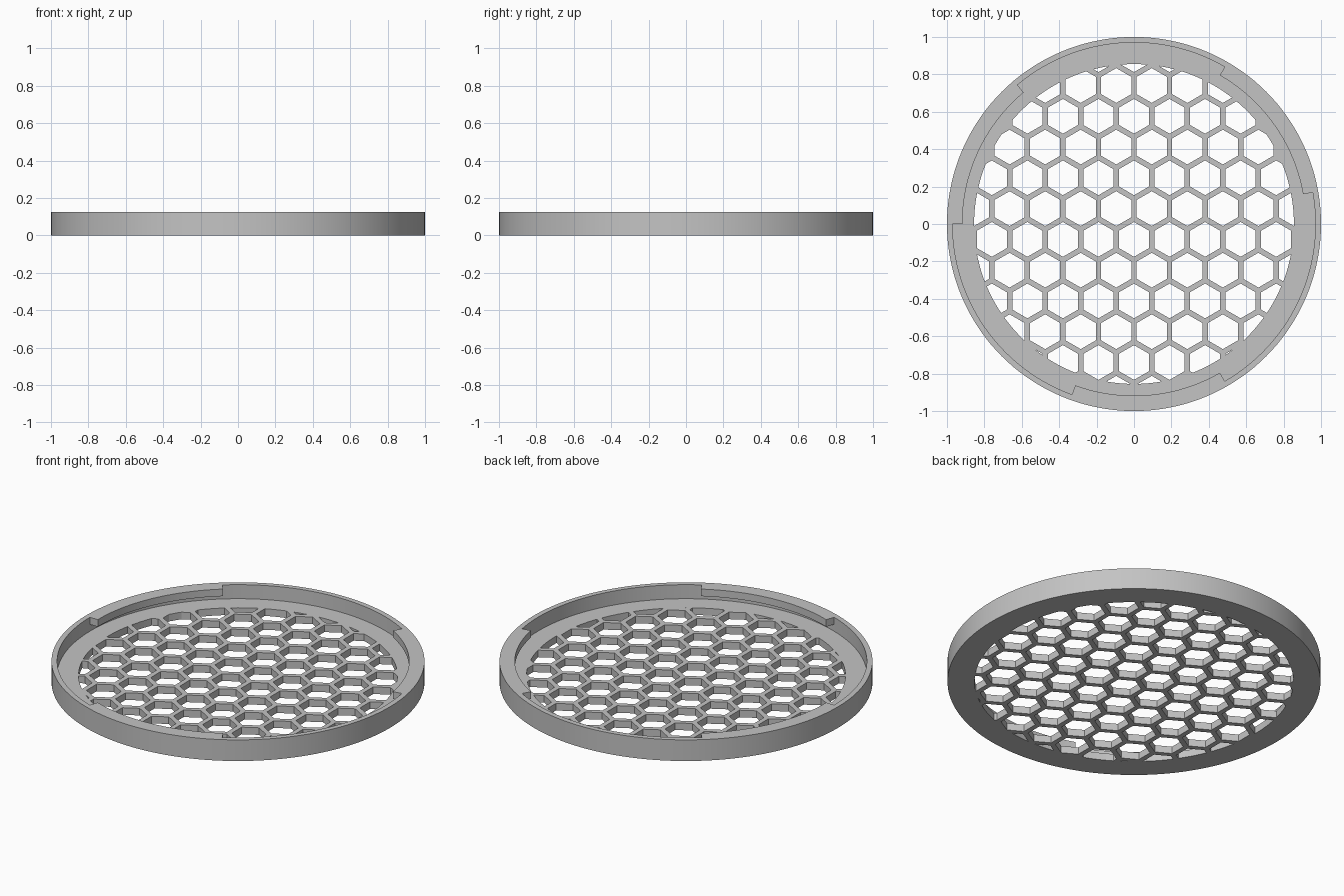
import bpy, bmesh, math

if "Cube" in bpy.data.objects:
    bpy.data.objects.remove(bpy.data.objects["Cube"], do_unlink=True)

SEG = 144                      # sides of the round parts
HEIGHT, FLOOR = 0.125, 0.042   # total height, floor thickness
R_OUT, R_WALL, R_TAB, R_GRID = 1.0, 0.97, 0.918, 0.855
PITCH, STRUT = 0.19, 0.029     # honeycomb spacing and bar width

grey = bpy.data.materials.new("light grey")
grey.use_nodes = True
grey.diffuse_color = (0.55, 0.55, 0.55, 1)
grey.node_tree.nodes["Principled BSDF"].inputs["Base Color"].default_value = (0.55, 0.55, 0.55, 1)


def make_object(name, bm):
    bmesh.ops.recalc_face_normals(bm, faces=bm.faces[:])
    mesh = bpy.data.meshes.new(name)
    bm.to_mesh(mesh)
    bm.free()
    mesh.materials.append(grey)
    obj = bpy.data.objects.new(name, mesh)
    bpy.context.scene.collection.objects.link(obj)
    return obj


def ring(bm, r, z, start=0.0, count=SEG):
    step = 2 * math.pi / SEG
    return [bm.verts.new((r * math.cos(start + i * step), r * math.sin(start + i * step), z))
            for i in range(count)]


def bridge(bm, a, b, closed=True):
    n = len(a)
    for i in range(n if closed else n - 1):
        j = (i + 1) % n
        bm.faces.new((a[i], a[j], b[j], b[i]))


def lathe(name, profile):
    """Closed solid turned from (radius, z) points, capped at both ends."""
    bm = bmesh.new()
    rings = [ring(bm, r, z) for r, z in profile]
    for a, b in zip(rings, rings[1:]):
        bridge(bm, a, b)
    bm.faces.new(rings[0])
    bm.faces.new(rings[-1])
    return make_object(name, bm)


def boolean(obj, other, operation):
    """Apply a boolean and remove the helper."""
    mod = obj.modifiers.new("cut", "BOOLEAN")
    mod.operation, mod.solver, mod.object = operation, "EXACT", other
    bpy.context.view_layer.update()
    graph = bpy.context.evaluated_depsgraph_get()
    mesh = bpy.data.meshes.new_from_object(obj.evaluated_get(graph))
    obj.modifiers.clear()
    obj.data = mesh
    bpy.data.objects.remove(other, do_unlink=True)


def smooth(obj):
    obj.data.shade_smooth()
    obj.data.set_sharp_from_angle(angle=math.radians(25))


# Shallow cup: floor plate with a thin upright rim
body = lathe("grille_body", [(R_OUT, 0), (R_OUT, HEIGHT), (R_WALL, HEIGHT), (R_WALL, FLOOR)])

# Honeycomb cutter: hexagonal prisms trimmed to the round opening
bm = bmesh.new()
row_step = PITCH * math.sqrt(3) / 2
hex_r = (PITCH - STRUT) / math.sqrt(3)
for row in range(-6, 6):
    cy = (row + 0.5) * row_step
    shift = 0.0 if row % 2 else PITCH / 2
    for col in range(-6, 7):
        cx = col * PITCH + shift
        if math.hypot(cx, cy) > R_GRID + hex_r:
            continue
        low, high = [[bm.verts.new((cx + hex_r * math.cos(math.radians(60 * k + 30)),
                                    cy + hex_r * math.sin(math.radians(60 * k + 30)), z))
                      for k in range(6)] for z in (-0.1, 0.1)]
        bridge(bm, low, high)
        bm.faces.new(low)
        bm.faces.new(high)
cutter = make_object("honeycomb_cutter", bm)
cutter.hide_render = True
opening = lathe("opening_limit", [(R_GRID, -0.05), (R_GRID, 0.08)])
opening.hide_render = True
boolean(cutter, opening, "INTERSECT")
boolean(body, cutter, "DIFFERENCE")
smooth(body)

# Three locking tabs around the inside of the rim, flush with its top
for n, angle in enumerate((10, 130, 250)):
    bm = bmesh.new()
    start, count = math.radians(angle), 21
    arcs = [ring(bm, r, z, start, count) for r, z in
            ((R_TAB, HEIGHT), (R_WALL, HEIGHT), (R_WALL, HEIGHT - 0.042), (R_TAB, HEIGHT - 0.042))]
    for k in range(4):
        bridge(bm, arcs[k], arcs[(k + 1) % 4], closed=False)
    for end in (0, -1):
        bm.faces.new([arc[end] for arc in arcs])
    smooth(make_object(f"locking_tab_{n + 1}", bm))
